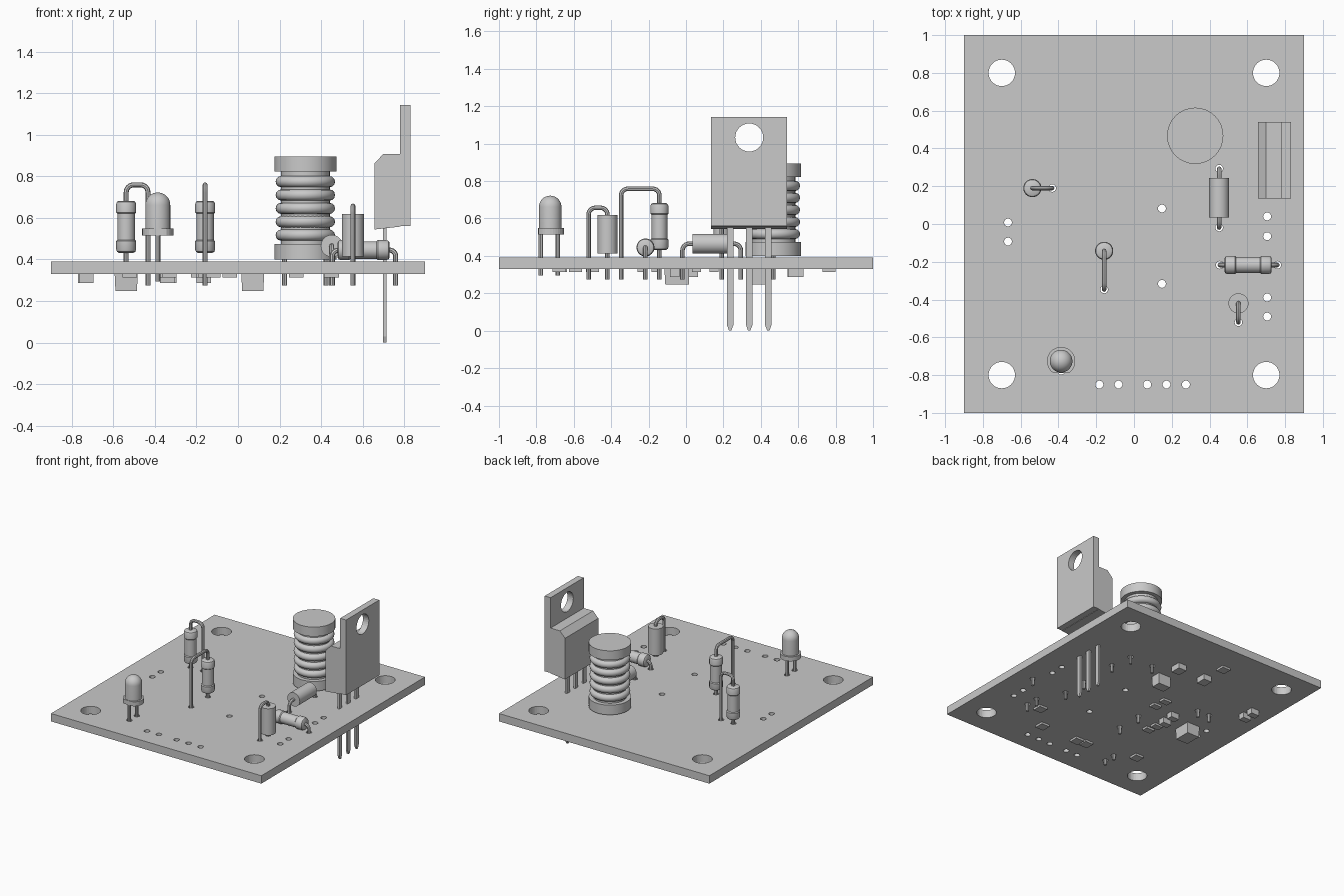
import bpy, bmesh
from math import pi, sin, cos, radians
from mathutils import Vector

cube = bpy.data.objects.get("Cube")
if cube:
    bpy.data.objects.remove(cube, do_unlink=True)

grey = bpy.data.materials.new("plain_grey")
grey.use_nodes = True
grey.diffuse_color = (0.587, 0.587, 0.587, 1)
grey.node_tree.nodes["Principled BSDF"].inputs["Base Color"].default_value = grey.diffuse_color

BOARD_TOP, BOARD_BOTTOM, LEAD_END = 0.391, 0.33, 0.274
WIRE = 0.012
drilled = set()  # every lead also gets one hole in the board


def activate(ob):
    bpy.ops.object.select_all(action='DESELECT')
    ob.select_set(True)
    bpy.context.view_layer.objects.active = ob


def add(name, data, smooth):
    ob = bpy.data.objects.new(name, data)
    bpy.context.collection.objects.link(ob)
    data.materials.append(grey)
    activate(ob)
    if ob.type == 'CURVE':
        bpy.ops.object.convert(target='MESH')
        ob = bpy.context.object
    if smooth:
        bpy.ops.object.shade_smooth_by_angle(angle=radians(35))
    else:
        bpy.ops.object.shade_flat()
    return ob


def spline(curve, points, cyclic):
    s = curve.splines.new('POLY')
    s.points.add(len(points) - 1)
    for p, co in zip(s.points, points):
        p.co = (*co, 1) if len(co) == 3 else (*co, 0, 1)
    s.use_cyclic_u = cyclic


def plate(name, outline, depth, holes=(), location=(0, 0, 0), rotation=(0, 0, 0)):
    """Flat outline with round holes, extruded to a thickness."""
    curve = bpy.data.curves.new(name, 'CURVE')
    curve.dimensions, curve.fill_mode, curve.extrude = '2D', 'BOTH', depth / 2
    spline(curve, outline, True)
    for x, y, r in holes:
        n = 32 if r > 0.05 else 16
        spline(curve, [(x + r * cos(2 * pi * i / n), y + r * sin(2 * pi * i / n)) for i in range(n)], True)
    ob = add(name, curve, False)
    ob.location, ob.rotation_euler = location, rotation
    return ob


def rect(x0, y0, x1, y1):
    return [(x0, y0), (x1, y0), (x1, y1), (x0, y1)]


def lathe(name, profile, location, rotation=(0, 0, 0)):
    """Revolve (radius, height) points about the local z axis."""
    bm = bmesh.new()
    vs = [bm.verts.new((r, 0, z)) for r, z in profile]
    es = [bm.edges.new(pair) for pair in zip(vs, vs[1:])]
    bmesh.ops.spin(bm, geom=vs + es, cent=(0, 0, 0), axis=(0, 0, 1), angle=2 * pi, steps=32)
    bmesh.ops.remove_doubles(bm, verts=bm.verts, dist=1e-5)
    bmesh.ops.recalc_face_normals(bm, faces=bm.faces)
    mesh = bpy.data.meshes.new(name)
    bm.to_mesh(mesh)
    bm.free()
    ob = add(name, mesh, True)
    ob.location, ob.rotation_euler = location, rotation
    return ob


def wire(name, corners, bend=0.036):
    """Round wire through the corners, with each bend softened."""
    pts = [Vector(c) for c in corners]
    path = [pts[0]]
    for a, b, c in zip(pts, pts[1:], pts[2:]):
        p, q = b + (a - b).normalized() * bend, b + (c - b).normalized() * bend
        for i in range(7):
            t = i / 6 * pi / 2
            path.append(p + (b - p) * sin(t) + (q - b) * (1 - cos(t)))
    path.append(pts[-1])
    curve = bpy.data.curves.new(name, 'CURVE')
    curve.dimensions, curve.bevel_depth, curve.bevel_resolution = '3D', WIRE, 2
    curve.use_fill_caps = True
    spline(curve, path, False)
    for end in (pts[0], pts[-1]):
        drilled.add((round(end.x, 4), round(end.y, 4), 0.02))
    return add(name, curve, True)


def resistor_profile(h):
    half = [(0, h), (0.036, h), (0.044, h - 0.005), (0.048, h - 0.015),
            (0.048, h - 0.056), (0.042, h - 0.062)]
    return half + [(r, -z) for r, z in reversed(half)]


def diode_profile(h):
    return [(0, h), (0.053, h), (0.053, -h), (0, -h)]


def upright(name, x, y, mid, profile, dx, dy, top):
    """Standing part whose upper lead arches over to a second hole."""
    lathe(name + "_body", profile, (x, y, mid))
    wire(name + "_lead", [(x, y, LEAD_END), (x, y, top), (x + dx, y + dy, top), (x + dx, y + dy, LEAD_END)])


# Upright parts
upright("left_resistor", -0.538, 0.19, 0.557, resistor_profile(0.125), 0.105, 0, 0.759)
upright("middle_resistor", -0.158, -0.142, 0.557, resistor_profile(0.125), 0, -0.205, 0.759)
upright("upright_diode", 0.553, -0.42, 0.516, diode_profile(0.103), 0, -0.101, 0.657)

# Parts lying flat
lathe("lying_resistor_body", resistor_profile(0.125), (0.604, -0.217, 0.445), (0, pi / 2, 0))
wire("lying_resistor_lead", [(0.454, -0.217, LEAD_END), (0.454, -0.217, 0.445),
                             (0.759, -0.217, 0.445), (0.759, -0.217, LEAD_END)], 0.03)
lathe("lying_diode_body", diode_profile(0.104), (0.451, 0.139, 0.465), (pi / 2, 0, 0))
wire("lying_diode_lead", [(0.451, -0.019, LEAD_END), (0.451, -0.019, 0.465),
                          (0.451, 0.293, 0.465), (0.451, 0.293, LEAD_END)])

# Indicator lamp: domed lens, flange with a flat, two legs
LX, LY = -0.386, -0.726
dome = [(0.06 * cos(i * pi / 16), 0.662 + 0.06 * sin(i * pi / 16)) for i in range(9)]
lathe("lamp_lens", [(0, 0.517), (0.06, 0.517)] + dome, (LX, LY, 0))
flange = [(0.075 * cos(i * pi / 16), max(0.075 * sin(i * pi / 16), -0.064)) for i in range(32)]
plate("lamp_flange", flange, 0.034, location=(LX, LY, 0.531))
for side, y in (("front", -0.777), ("back", -0.685)):
    wire("lamp_leg_" + side, [(LX, y, 0.295), (LX, y, 0.52)])

# Wound coil: flanged core, stacked windings, two pins
CX, CY = 0.324, 0.467
lathe("coil_core", [(0, 0.895), (0.149, 0.895), (0.149, 0.823), (0.118, 0.823),
                    (0.118, 0.475), (0.149, 0.475), (0.149, 0.4), (0, 0.4)], (CX, CY, 0))
for i in range(5):
    bpy.ops.mesh.primitive_torus_add(major_radius=0.116, minor_radius=0.027, major_segments=40,
                                     minor_segments=12, location=(CX, CY, 0.517 + i * 0.0643))
    ring = bpy.context.object
    ring.name = "coil_winding"
    ring.data.materials.append(grey)
    bpy.ops.object.shade_smooth_by_angle(angle=radians(35))
for dx in (-0.1, 0.1):
    wire("coil_pin", [(CX + dx, CY, LEAD_END), (CX + dx, CY, 0.42)])

# Power transistor: drilled tab, chamfered case, pointed legs
FACE_X = (pi / 2, 0, pi / 2)
plate("transistor_tab", rect(0.135, 0.561, 0.541, 1.143), 0.05, [(0.338, 1.033, 0.075)],
      (0.805, 0, 0), FACE_X)
plate("transistor_case", [(0.656, 0.544), (0.781, 0.558), (0.781, 0.908), (0.7, 0.908), (0.656, 0.862)],
      0.406, location=(0, 0.338, 0), rotation=(pi / 2, 0, 0))
for i in range(3):
    plate("transistor_leg", [(-0.017, 0.56), (-0.017, 0.03), (-0.006, 0), (0.006, 0), (0.017, 0.03), (0.017, 0.56)],
          0.016, location=(0.706, 0.236 + i * 0.102, 0), rotation=FACE_X)

# Board with corner holes, spare holes and lead holes
holes = [(sx * 0.7, sy * 0.8, 0.07) for sx in (-1, 1) for sy in (-1, 1)]
holes += [(x, -0.85, 0.021) for x in (-0.183, -0.082, 0.07, 0.172, 0.275)]
holes += [(0.705, y, 0.021) for y in (0.04, -0.065, -0.389, -0.49)]
holes += [(-0.667, 0.008, 0.021), (-0.667, -0.093, 0.021), (0.148, 0.082, 0.021), (0.148, -0.317, 0.021)]
plate("board", rect(-0.9, -1, 0.9, 1), BOARD_TOP - BOARD_BOTTOM, holes + sorted(drilled),
      (0, 0, (BOARD_TOP + BOARD_BOTTOM) / 2))


# Small surface parts on the underside
def chip(name, x, y, sx, sy, height, taper=1.0):
    bpy.ops.mesh.primitive_cube_add(size=1, location=(x, y, BOARD_BOTTOM - height / 2))
    ob = bpy.context.object
    ob.name = name
    ob.scale = (sx, sy, height)
    for v in ob.data.vertices:
        if v.co.z < 0:
            v.co.x *= taper
            v.co.y *= taper
    ob.data.materials.append(grey)


chip("large_chip", 0.071, 0.387, 0.108, 0.078, 0.083, 0.96)
chip("large_chip", -0.538, -0.048, 0.111, 0.135, 0.083, 0.93)
for x, y in ((0.075, 0.588), (-0.165, 0.582), (-0.33, 0.038), (-0.34, -0.06), (-0.73, 0.36), (-0.735, 0.445)):
    chip("capacitor", x, y, 0.07, 0.05 if x < -0.2 else 0.08, 0.043)
for x, y in ((-0.19, 0.765), (-0.165, 0.15), (-0.155, 0.056), (-0.345, -0.16), (-0.33, -0.235),
             (-0.04, -0.68), (-0.12, -0.672), (-0.52, -0.59), (0.45, -0.5), (0.28, -0.68)):
    chip("flat_chip", x, y, 0.07, 0.07 if abs(y) > 0.3 else 0.05, 0.016)
